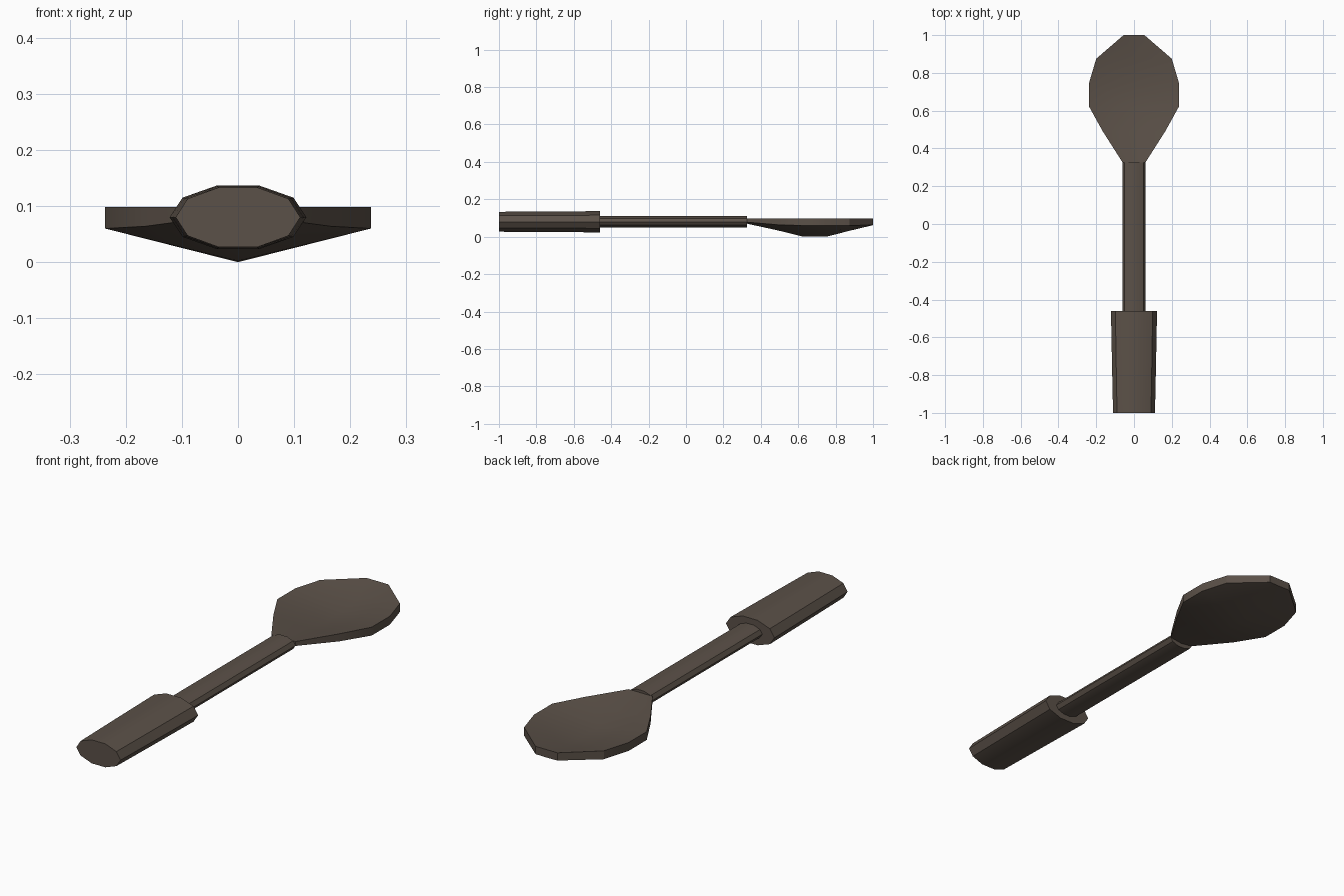
import bpy, bmesh, math

if "Cube" in bpy.data.objects:
    bpy.data.objects.remove(bpy.data.objects["Cube"])

wood = bpy.data.materials.new("dark_brown")
wood.diffuse_color = (0.105, 0.082, 0.065, 1)
wood.use_nodes = True
wood.node_tree.nodes["Principled BSDF"].inputs["Base Color"].default_value = wood.diffuse_color


def loft(name, sections):
    """Skin a list of equal-length point rings and cap both ends."""
    bm = bmesh.new()
    rings = [[bm.verts.new(p) for p in s] for s in sections]
    n = len(rings[0])
    for a, b in zip(rings, rings[1:]):
        for i in range(n):
            j = (i + 1) % n
            bm.faces.new((a[i], a[j], b[j], b[i]))
    bm.faces.new(rings[0])
    bm.faces.new(rings[-1])
    bmesh.ops.recalc_face_normals(bm, faces=bm.faces)
    mesh = bpy.data.meshes.new(name)
    bm.to_mesh(mesh)
    bm.free()
    mesh.materials.append(wood)
    obj = bpy.data.objects.new(name, mesh)
    bpy.context.collection.objects.link(obj)
    bpy.ops.object.select_all(action='DESELECT')
    obj.select_set(True)
    bpy.context.view_layer.objects.active = obj
    bpy.ops.object.shade_smooth_by_angle(angle=math.radians(30))
    return obj


def oval(y, rx, rz, z=0.08, sides=10):
    steps = [2 * math.pi * i / sides for i in range(sides)]
    return [(rx * math.cos(a), y, z + rz * math.sin(a)) for a in steps]


# Thick grip, slightly narrower at the end
loft("grip", [oval(-1.0, 0.111, 0.056),
              oval(-0.72, 0.117, 0.058),
              oval(-0.46, 0.122, 0.0595)])

# Thin shaft between grip and bowl
loft("shaft", [oval(-0.46, 0.061, 0.031), oval(0.325, 0.061, 0.031)])

# Bowl: dished top, upright rim and keeled underside
# (y, half width, dish z, rim z, keel z)
top = 0.098
profile = [(0.325, 0.06, top, 0.078, 0.070),
           (0.49, 0.165, 0.075, 0.064, 0.034),
           (0.62, 0.237, 0.055, 0.060, 0.002),
           (0.75, 0.237, 0.053, 0.060, 0.000),
           (0.875, 0.20, 0.073, 0.060, 0.032),
           (1.0, 0.055, top, 0.063, 0.062)]
loft("bowl", [[(w, y, top), (0, y, dish), (-w, y, top),
               (-w, y, rim), (0, y, keel), (w, y, rim)]
              for y, w, dish, rim, keel in profile])
